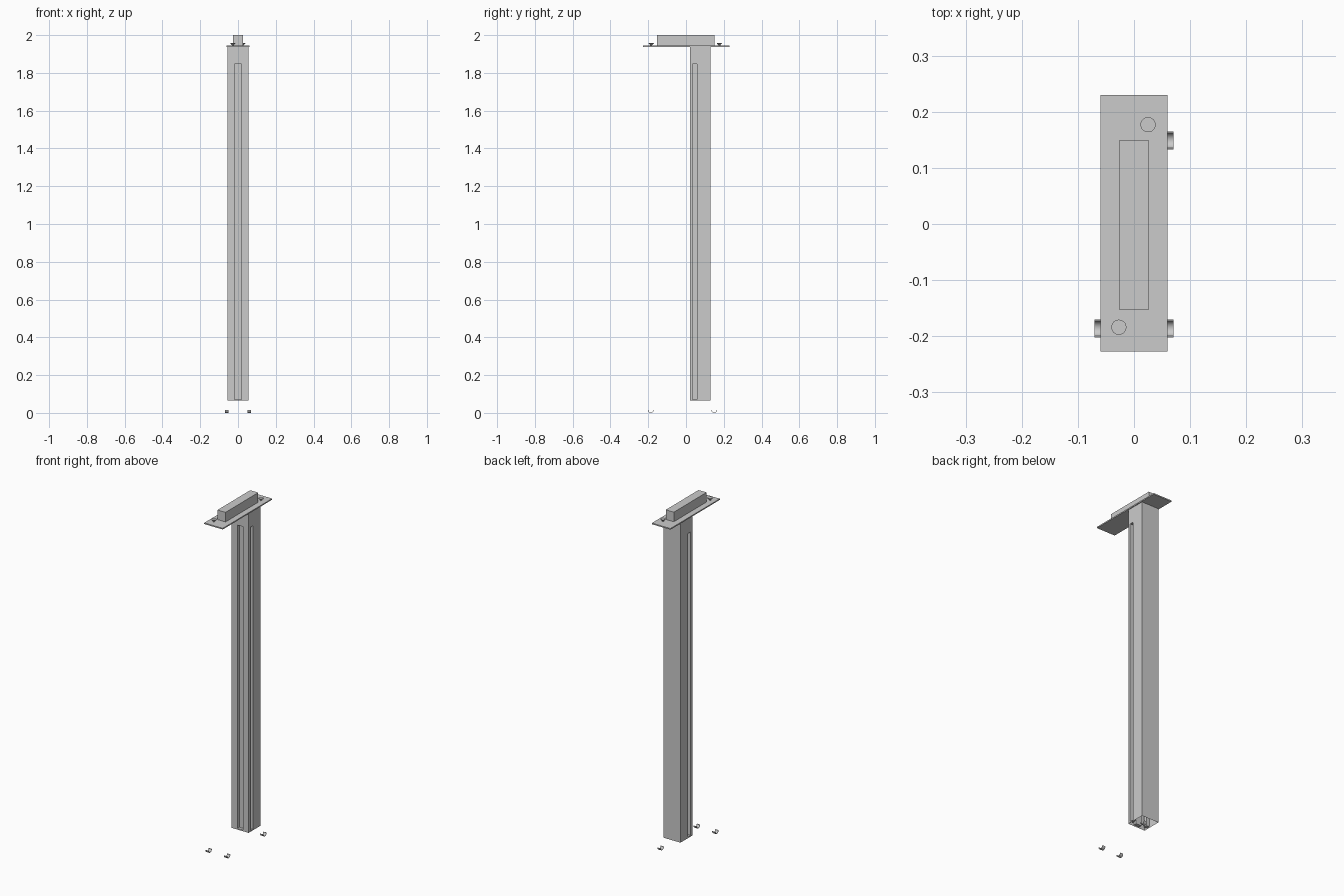
import bpy, bmesh, math
from mathutils import Vector

if "Cube" in bpy.data.objects:
    bpy.data.objects.remove(bpy.data.objects["Cube"])


def finish(name, bm, smooth=False):
    me = bpy.data.meshes.new(name)
    bm.to_mesh(me)
    bm.free()
    ob = bpy.data.objects.new(name, me)
    bpy.context.collection.objects.link(ob)
    if smooth:
        bpy.ops.object.select_all(action='DESELECT')
        ob.select_set(True)
        bpy.context.view_layer.objects.active = ob
        bpy.ops.object.shade_smooth_by_angle(angle=math.radians(35))
    return ob


def box_bm(lo, hi):
    bm = bmesh.new()
    bmesh.ops.create_cube(bm, size=1)
    for v in bm.verts:
        v.co = Vector([(hi if c > 0 else lo)[i] for i, c in enumerate(v.co)])
    bm.normal_update()
    return bm


# top plate and rail block
finish("top_plate", box_bm((-0.06, -0.227, 1.937), (0.06, 0.23, 1.944)))
finish("rail_block", box_bm((-0.026, -0.153, 1.944), (0.026, 0.15, 2.0)))

# column: thin shell, open underneath, with shallow slots on front and sides
bm = box_bm((-0.055, 0.02, 0.065), (0.055, 0.13, 1.937))
bmesh.ops.delete(bm, geom=[f for f in bm.faces if abs(f.normal.z) > 0.9], context='FACES_ONLY')
for f in [f for f in bm.faces if f.normal.y < 0.5]:
    n = f.normal.copy()
    c = f.calc_center_median()
    bmesh.ops.inset_individual(bm, faces=[f], thickness=0.01)
    axis, lo, hi = (0, -0.018, 0.018) if n.y < -0.5 else (1, 0.035, 0.058)
    for v in f.verts:
        v.co[axis] = hi if v.co[axis] > c[axis] else lo
        v.co.z = 1.848 if v.co.z > c.z else 0.072
    inner = bmesh.ops.extrude_discrete_faces(bm, faces=[f])["faces"][0]
    bmesh.ops.translate(bm, verts=inner.verts, vec=n * -0.018)
finish("slotted_column", bm)

# countersunk screws in the plate
for i, (x, y) in enumerate([(0.025, 0.177), (-0.027, -0.184)]):
    bm = bmesh.new()
    rings = []
    for r, z in [(0.005, 1.944), (0.0055, 1.948), (0.0135, 1.956), (0.0135, 1.958)]:
        rings.append([bm.verts.new((x + r * math.cos(a), y + r * math.sin(a), z))
                      for a in [math.tau * k / 24 for k in range(24)]])
    for a, b in zip(rings, rings[1:]):
        for k in range(24):
            bm.faces.new((a[k], a[k - 23], b[k - 23], b[k]))
    bm.faces.new(rings[-1])
    finish(f"plate_screw_{i + 1}", bm, True)

# small cupped clips near the floor
for i, (x, y) in enumerate([(-0.06, -0.186), (0.06, -0.186), (0.06, 0.149)]):
    bm = bmesh.new()
    outline = []
    for r, sweep in [(0.016, 1), (0.0135, -1)]:
        for k in range(13)[::sweep]:
            a = math.pi + math.pi * k / 12
            outline.append((y + r * math.cos(a), 0.016 + r * math.sin(a)))
    left, right = [[bm.verts.new((x + s, py, pz)) for py, pz in outline] for s in (-0.01, 0.01)]
    n = len(outline)
    for k in range(n):
        bm.faces.new((left[k], left[(k + 1) % n], right[(k + 1) % n], right[k]))
    bm.faces.new(left)
    bm.faces.new(right)
    bmesh.ops.recalc_face_normals(bm, faces=bm.faces)
    finish(f"floor_clip_{i + 1}", bm, True)
